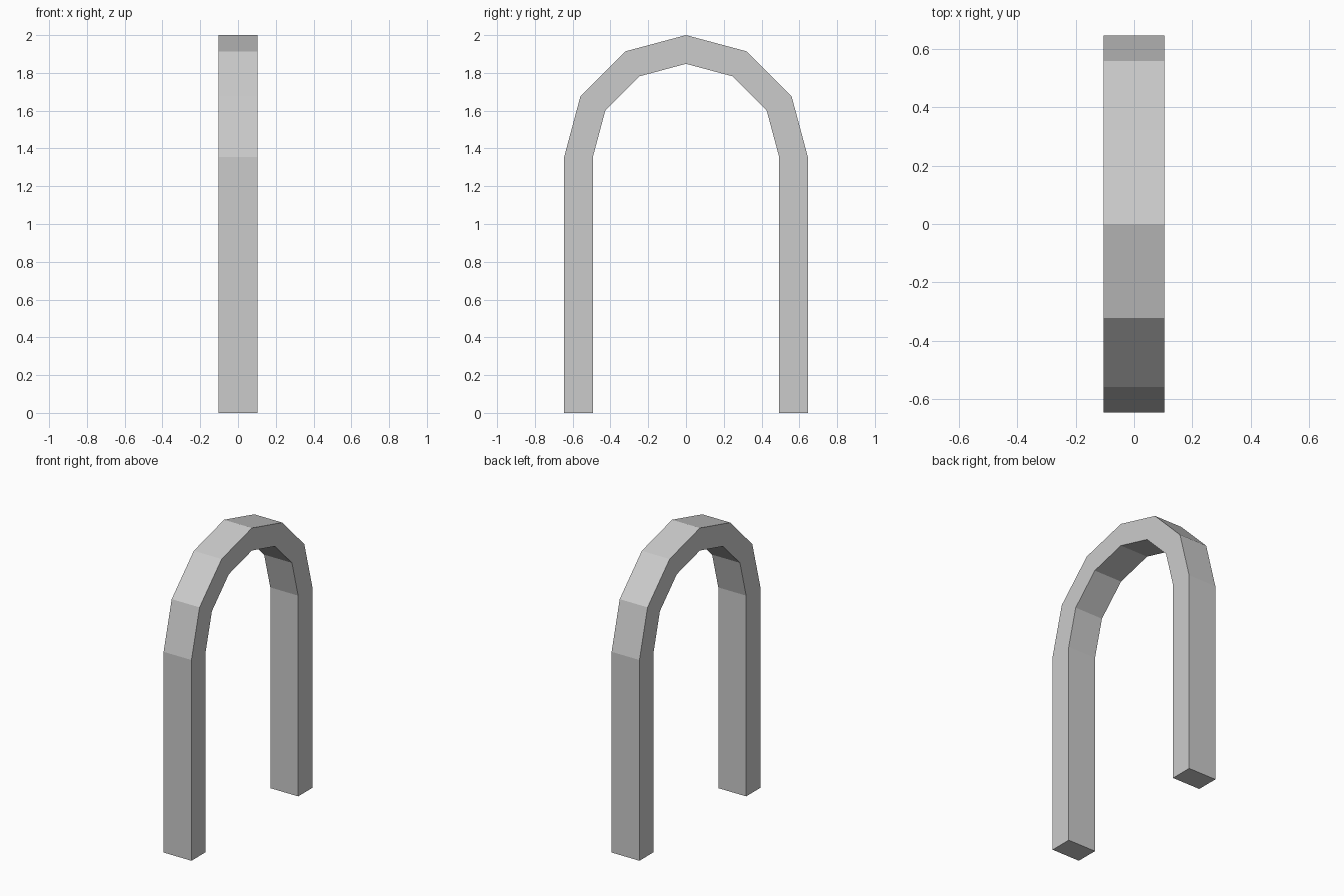
import bpy, bmesh
from math import cos, sin, pi

if "Cube" in bpy.data.objects:
    bpy.data.objects.remove(bpy.data.objects["Cube"])

OUTER, INNER = 0.645, 0.493   # arch radii
SPRING = 1.355                # height where the legs meet the curve
HALF_DEPTH = 0.104
SEGMENTS = 6


def arch_line(radius):
    """Leg foot, half-round top, other leg foot as (y, z) points."""
    angles = [pi * i / SEGMENTS for i in range(SEGMENTS + 1)]
    curve = [(radius * cos(a), SPRING + radius * sin(a)) for a in angles]
    return [(radius, 0)] + curve + [(-radius, 0)]


# Arch: flat profile in the YZ plane, extruded along x
bm = bmesh.new()
outline = arch_line(OUTER) + arch_line(INNER)[::-1]
profile = bm.faces.new([bm.verts.new((-HALF_DEPTH, y, z)) for y, z in outline])
extruded = bmesh.ops.extrude_face_region(bm, geom=[profile], use_keep_orig=True)
moved = [v for v in extruded["geom"] if isinstance(v, bmesh.types.BMVert)]
bmesh.ops.translate(bm, verts=moved, vec=(2 * HALF_DEPTH, 0, 0))
bmesh.ops.recalc_face_normals(bm, faces=bm.faces[:])

mesh = bpy.data.meshes.new("arch")
bm.to_mesh(mesh)
bm.free()
arch = bpy.data.objects.new("arch", mesh)
bpy.context.collection.objects.link(arch)
